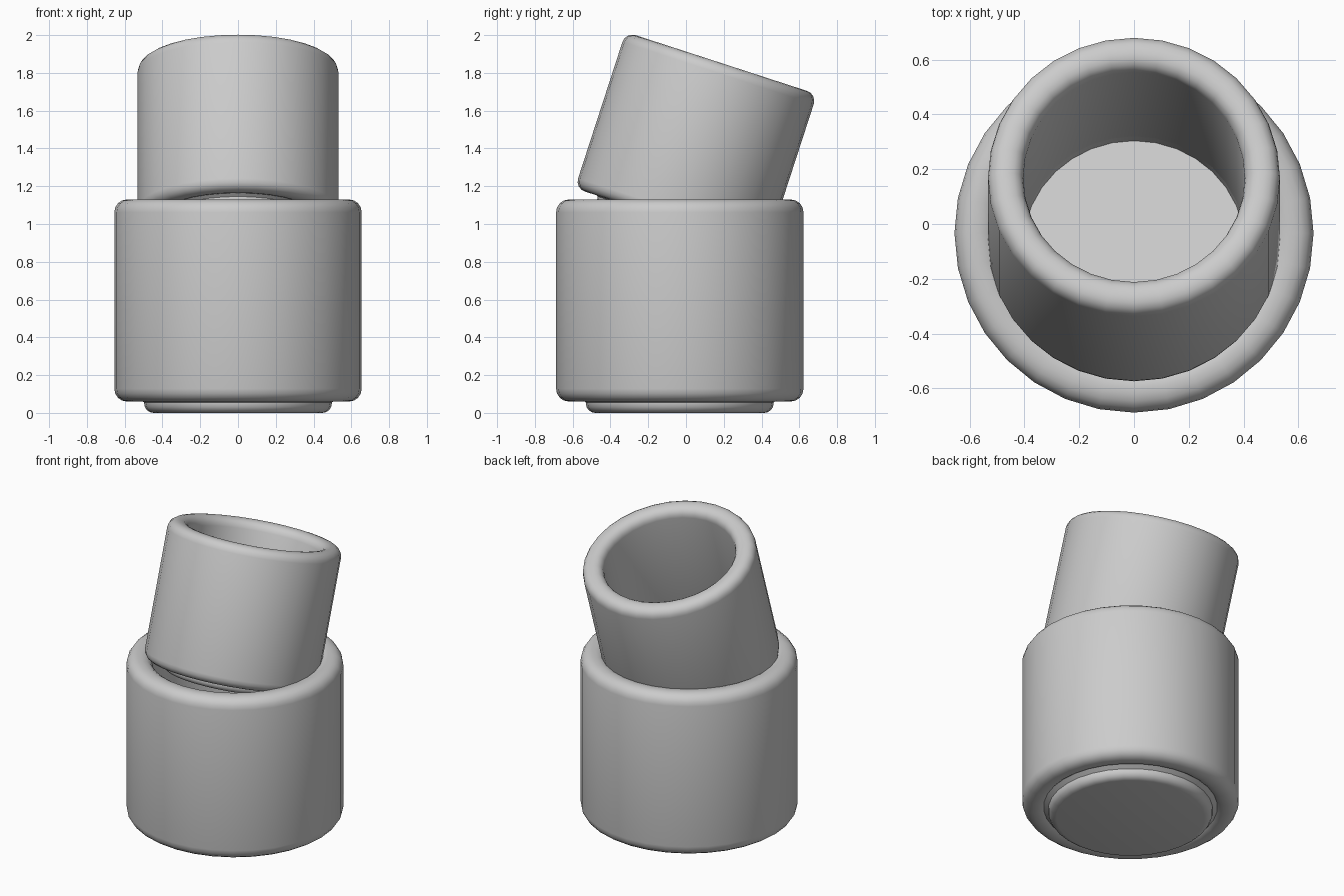
import bpy, bmesh, math
from mathutils import Matrix, Vector

if "Cube" in bpy.data.objects:
    bpy.data.objects.remove(bpy.data.objects["Cube"])

SIDES = 32
R_OUT, R_IN = 0.655, 0.497      # sleeve radii
Z_LOW, Z_TOP = 0.06, 1.13       # sleeve ends


def arc(cx, cz, r, start, steps=4):
    """Quarter-circle corner, counter-clockwise from start degrees."""
    return [(cx + r * math.cos(math.radians(start + 90 * i / steps)),
             cz + r * math.sin(math.radians(start + 90 * i / steps)))
            for i in range(steps + 1)]


def lathe(name, profile, matrix, closed):
    """Spin a profile of (radius, height) points around z."""
    bm = bmesh.new()
    vs = [bm.verts.new((r, 0, z)) for r, z in profile]
    es = [bm.edges.new(p) for p in zip(vs, vs[1:])]
    if closed:
        es.append(bm.edges.new((vs[-1], vs[0])))
    bmesh.ops.spin(bm, geom=vs + es, cent=(0, 0, 0), axis=(0, 0, 1),
                   angle=2 * math.pi, steps=SIDES, use_merge=False)
    bmesh.ops.remove_doubles(bm, verts=bm.verts, dist=1e-4)
    bmesh.ops.recalc_face_normals(bm, faces=bm.faces)
    me = bpy.data.meshes.new(name)
    bm.to_mesh(me)
    bm.free()
    ob = bpy.data.objects.new(name, me)
    bpy.context.collection.objects.link(ob)
    ob.matrix_world = matrix
    bpy.ops.object.select_all(action='DESELECT')
    ob.select_set(True)
    bpy.context.view_layer.objects.active = ob
    bpy.ops.object.shade_smooth_by_angle(angle=math.radians(35))
    return ob


def cup(name, matrix):
    # Hollow sleeve with rounded rims at both ends
    b = 0.068
    sleeve = (arc(R_OUT - b, Z_LOW + b, b, 270) + arc(R_OUT - b, Z_TOP - b, b, 0)
              + arc(R_IN + b, Z_TOP - b, b, 90) + arc(R_IN + b, Z_LOW + b, b, 180))
    lathe(name + "_sleeve", sleeve, matrix, True)
    # Floor disc that sticks out below the sleeve as a foot
    f = 0.05
    floor = [(0, 0)] + arc(R_IN - f, f, f, 270) + [(R_IN, 0.065), (0, 0.065)]
    lathe(name + "_floor", floor, matrix, False)
    # Close the seam between floor and sleeve wall
    collar = [(R_IN, 0.055), (R_IN + 0.05, 0.09), (R_IN, 0.13)]
    lathe(name + "_collar", collar, matrix, True)


# Large upright cup
cup("lower_cup", Matrix.Translation((0, -0.033, 0)))

# Smaller tilted copy resting in the mouth of the first
scale = 0.813
tilt = math.radians(-18)
axis = Vector((0, math.sin(-tilt), math.cos(tilt)))
origin = Vector((0, 0.187, 1.852)) - axis * (Z_TOP * scale)
cup("upper_cup", Matrix.Translation(origin) @ Matrix.Rotation(tilt, 4, 'X') @ Matrix.Scale(scale, 4))
